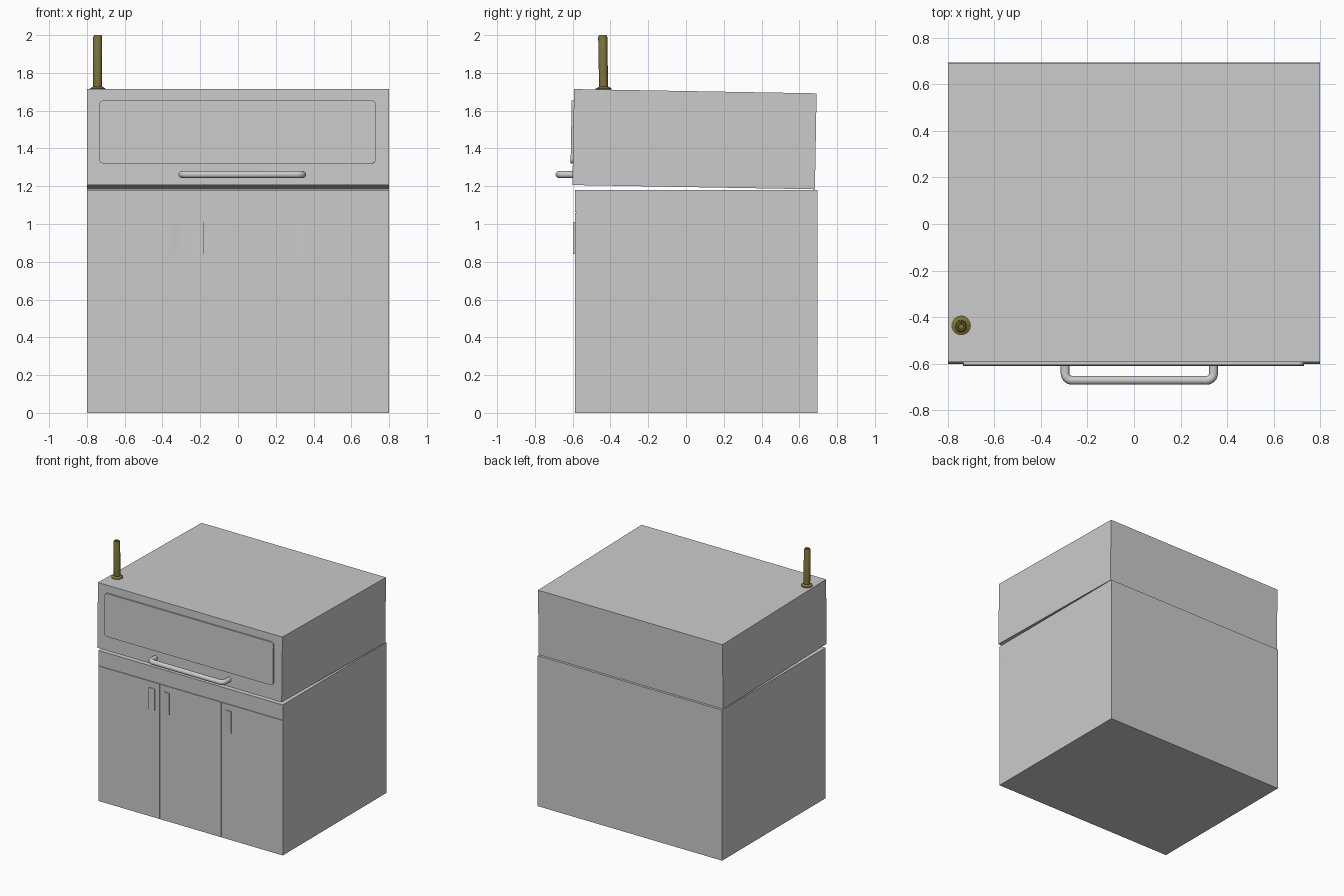
import bpy, bmesh, math
from mathutils import Vector

if "Cube" in bpy.data.objects:
    bpy.data.objects.remove(bpy.data.objects["Cube"])

TILT = -0.0175  # hood leans slightly backwards


def finish(name, bm):
    bmesh.ops.recalc_face_normals(bm, faces=bm.faces)
    me = bpy.data.meshes.new(name)
    bm.to_mesh(me)
    bm.free()
    ob = bpy.data.objects.new(name, me)
    bpy.context.collection.objects.link(ob)
    return ob


def box(name, x, y, z, tilt=0.0, radius=0.0):
    """Box from (min, max) ranges; radius rounds the corners seen from the front."""
    bm = bmesh.new()
    bmesh.ops.create_cube(bm, size=1)
    for v in bm.verts:
        v.co = Vector((v.co.x * (x[1] - x[0]), v.co.y * (y[1] - y[0]), v.co.z * (z[1] - z[0])))
    if radius:
        edges = [e for e in bm.edges if abs(e.verts[0].co.y - e.verts[1].co.y) > 1e-4]
        bmesh.ops.bevel(bm, geom=edges, offset=radius, segments=5, profile=0.5, affect='EDGES')
    ob = finish(name, bm)
    ob.location = (sum(x) / 2, sum(y) / 2, sum(z) / 2)
    ob.rotation_euler.x = tilt
    return ob


def smooth(ob):
    bpy.ops.object.select_all(action='DESELECT')
    ob.select_set(True)
    bpy.context.view_layer.objects.active = ob
    bpy.ops.object.shade_smooth_by_angle(angle=math.radians(35))


# Lower cabinet with a top rail and three doors
box("cabinet_body", (-0.8, 0.8), (-0.582, 0.695), (0, 1.18))
box("cabinet_top_rail", (-0.8, 0.8), (-0.588, -0.58), (1.064, 1.18))
seams = (-0.803, -0.267, 0.267, 0.803)
for i in range(3):
    box(f"cabinet_door_{i + 1}", (seams[i] + 0.003, seams[i + 1] - 0.003),
        (-0.588, -0.58), (0, 1.058))

# Thin grip plates, slanting out from each door
for i, (x_in, x_out) in enumerate(((-0.31, -0.36), (-0.236, -0.181), (0.3, 0.355))):
    bm = bmesh.new()
    base = [bm.verts.new((px, py, 0.84)) for px, py in
            ((x_in, -0.586), (x_in, -0.591), (x_out, -0.596), (x_out, -0.586))]
    face = bm.faces.new(base)
    ext = bmesh.ops.extrude_face_region(bm, geom=[face])["geom"]
    bmesh.ops.translate(bm, vec=(0, 0, 0.17),
                        verts=[g for g in ext if isinstance(g, bmesh.types.BMVert)])
    finish(f"door_grip_{i + 1}", bm)

# Tilted hood and its raised front panel
box("hood", (-0.8, 0.8), (-0.597, 0.687), (1.195, 1.703), TILT)
box("hood_front_panel", (-0.735, 0.73), (-0.608, -0.59), (1.32, 1.655), TILT, 0.025)

# Tubular handle
pts = []
r = 0.03
for cx, a0 in ((-0.296 + r, 180), (0.342 - r, 270)):
    for k in range(7):
        a = math.radians(a0 + 15 * k)
        pts.append((cx + r * math.cos(a), -0.672 + r + r * math.sin(a), 1.262))
pts = [(-0.296, -0.595, 1.262)] + pts + [(0.342, -0.595, 1.262)]
curve = bpy.data.curves.new("hood_handle_path", 'CURVE')
curve.dimensions = '3D'
curve.bevel_depth = 0.019
curve.bevel_resolution = 4
curve.use_fill_caps = True
spline = curve.splines.new('POLY')
spline.points.add(len(pts) - 1)
for p, co in zip(spline.points, pts):
    p.co = (*co, 1)
handle = bpy.data.objects.new("hood_handle", curve)
bpy.context.collection.objects.link(handle)
bpy.ops.object.select_all(action='DESELECT')
handle.select_set(True)
bpy.context.view_layer.objects.active = handle
bpy.ops.object.convert(target='MESH')
smooth(bpy.context.view_layer.objects.active)

# Brass pipe with base flange and rounded, slightly recessed top
profile = ((0, 0), (0.042, 0), (0.042, 0.007), (0.03, 0.014), (0.024, 0.017),
           (0.024, 0.28), (0.019, 0.29), (0.013, 0.29), (0.011, 0.28), (0, 0.28))
bm = bmesh.new()
vs = [bm.verts.new((px, 0, pz)) for px, pz in profile]
es = [bm.edges.new(pair) for pair in zip(vs, vs[1:])]
bmesh.ops.spin(bm, geom=vs + es, cent=(0, 0, 0), axis=(0, 0, 1),
               angle=math.tau, steps=24, use_duplicate=False)
bmesh.ops.remove_doubles(bm, verts=bm.verts, dist=1e-5)
pipe = finish("brass_pipe", bm)
pipe.location = (-0.743, -0.436, 1.71)
pipe.rotation_euler.x = -TILT
pipe.rotation_euler.x = 0.0175
smooth(pipe)
brass = bpy.data.materials.new("brass")
brass.diffuse_color = (0.2, 0.17, 0.04, 1)
brass.use_nodes = True
brass.node_tree.nodes["Principled BSDF"].inputs["Base Color"].default_value = brass.diffuse_color
pipe.data.materials.append(brass)
